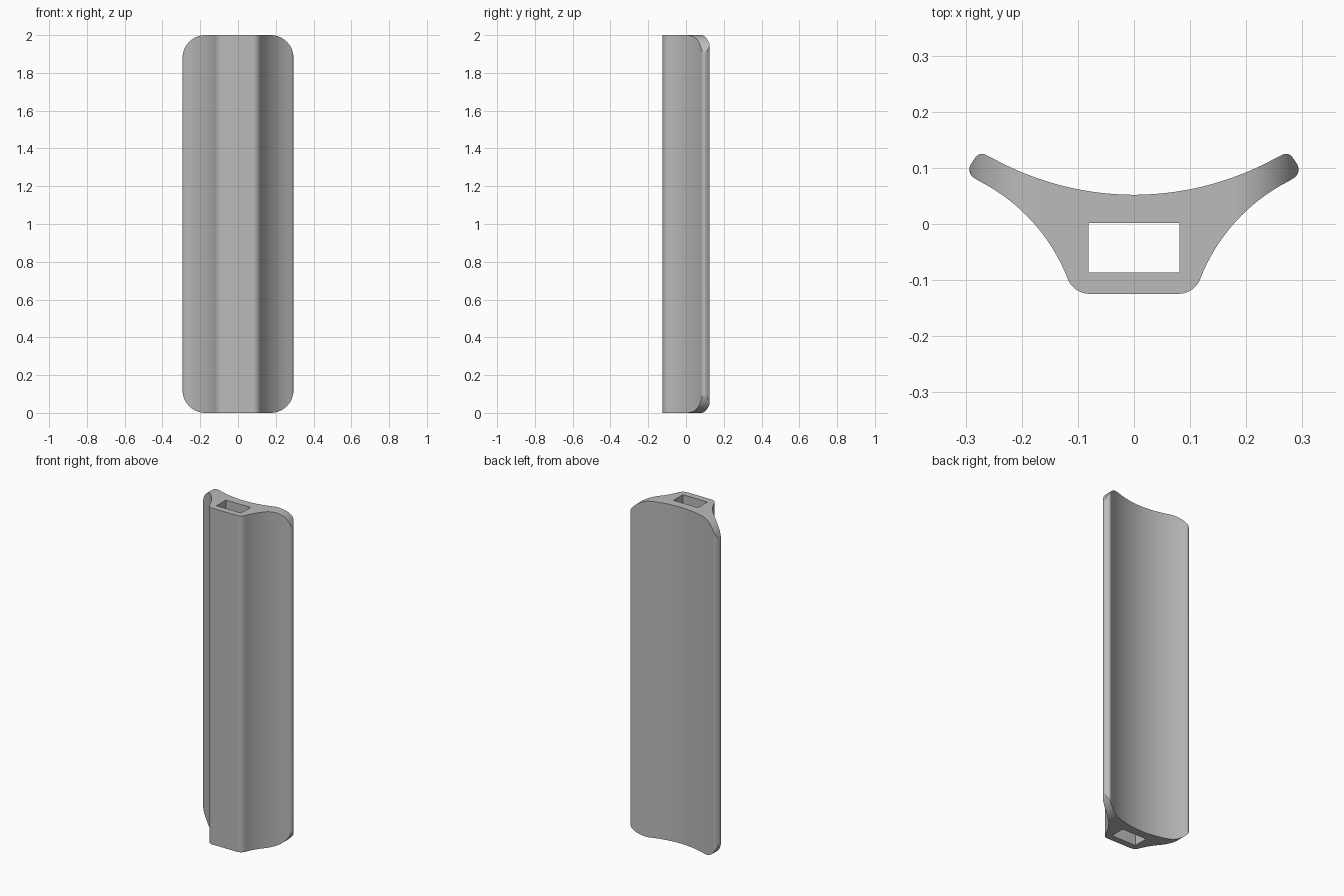
import bpy, bmesh, math
from mathutils import Vector, Matrix

cube = bpy.data.objects.get("Cube")
if cube:
    bpy.data.objects.remove(cube, do_unlink=True)


def arc(a, b, sag, n):
    """Circular arc from a to b; positive sag bulges to the left of travel."""
    a, b = Vector(a), Vector(b)
    d = b - a
    half = d.length / 2
    normal = Vector((-d.y, d.x)).normalized()
    radius = (half * half + sag * sag) / (2 * abs(sag))
    side = math.copysign(1, sag)
    centre = (a + b) / 2 + normal * (sag - side * radius)
    sweep = -side * 2 * math.asin(half / radius)
    return [centre + Matrix.Rotation(sweep * i / n, 2) @ (a - centre)
            for i in range(n + 1)]


def prism(name, outline, place, offset):
    """Extrude a closed outline; place maps each 2D point into space."""
    bm = bmesh.new()
    base = bm.faces.new([bm.verts.new(place(p)) for p in outline])
    top = bmesh.ops.extrude_face_region(bm, geom=[base])["geom"]
    bmesh.ops.translate(bm, vec=offset,
                        verts=[v for v in top if isinstance(v, bmesh.types.BMVert)])
    bmesh.ops.recalc_face_normals(bm, faces=bm.faces)
    mesh = bpy.data.meshes.new(name)
    bm.to_mesh(mesh)
    bm.free()
    obj = bpy.data.objects.new(name, mesh)
    bpy.context.collection.objects.link(obj)
    return obj


def cut(obj, cutter, operation):
    mod = obj.modifiers.new(operation.title(), "BOOLEAN")
    mod.operation, mod.solver, mod.object = operation, "EXACT", cutter
    bpy.context.view_layer.objects.active = obj
    bpy.ops.object.modifier_apply(modifier=mod.name)
    bpy.data.objects.remove(cutter, do_unlink=True)


# Right half of the winged cross-section: back curve, tip, flank, front corner
half = arc((0, .052), (.25, .116), -.016, 14)
half += arc((.262, .122), (.283, .118), .005, 6)
half += arc((.291, .106), (.285, .082), .005, 6)
half += arc((.275, .076), (.118, -.098), -.0216, 16)
half += arc((.08, -.1245), (.118, -.098), -.007, 8)[::-1][1:]
section = half + [Vector((-p.x, p.y)) for p in reversed(half[1:])]
body = prism("winged_rail", section, lambda p: (p.x, p.y, -.1), (0, 0, 2.2))

# Rounded front silhouette trims the wing corners at both ends
W, R = .2935, .12
outline = []
for k, (sx, sz) in enumerate(((1, 1), (-1, 1), (-1, -1), (1, -1))):
    for i in range(17):
        t = math.pi / 2 * (k + i / 16)
        outline.append(Vector((sx * (W - R) + R * math.cos(t),
                               1 + sz * (1 - R) + R * math.sin(t))))
silhouette = prism("silhouette_cutter", outline, lambda p: (p.x, -.3, p.y), (0, .6, 0))
cut(body, silhouette, "INTERSECT")

# Rectangular channel through the full length
corners = [Vector(c) for c in ((-.081, -.086), (.081, -.086), (.081, .002), (-.081, .002))]
channel = prism("channel_cutter", corners, lambda p: (p.x, p.y, -.2), (0, 0, 2.4))
cut(body, channel, "DIFFERENCE")

# Plain grey finish
mat = bpy.data.materials.new("plain_grey")
mat.use_nodes = True
grey = (.5, .5, .5, 1)
mat.diffuse_color = grey
mat.node_tree.nodes["Principled BSDF"].inputs["Base Color"].default_value = grey
body.data.materials.clear()
body.data.materials.append(mat)

# Smooth curves with crisp edges
bpy.ops.object.select_all(action="DESELECT")
body.select_set(True)
bpy.context.view_layer.objects.active = body
bpy.ops.object.shade_smooth_by_angle(angle=math.radians(30))
weighted = body.modifiers.new("Weighted Normals", "WEIGHTED_NORMAL")
weighted.keep_sharp = True
